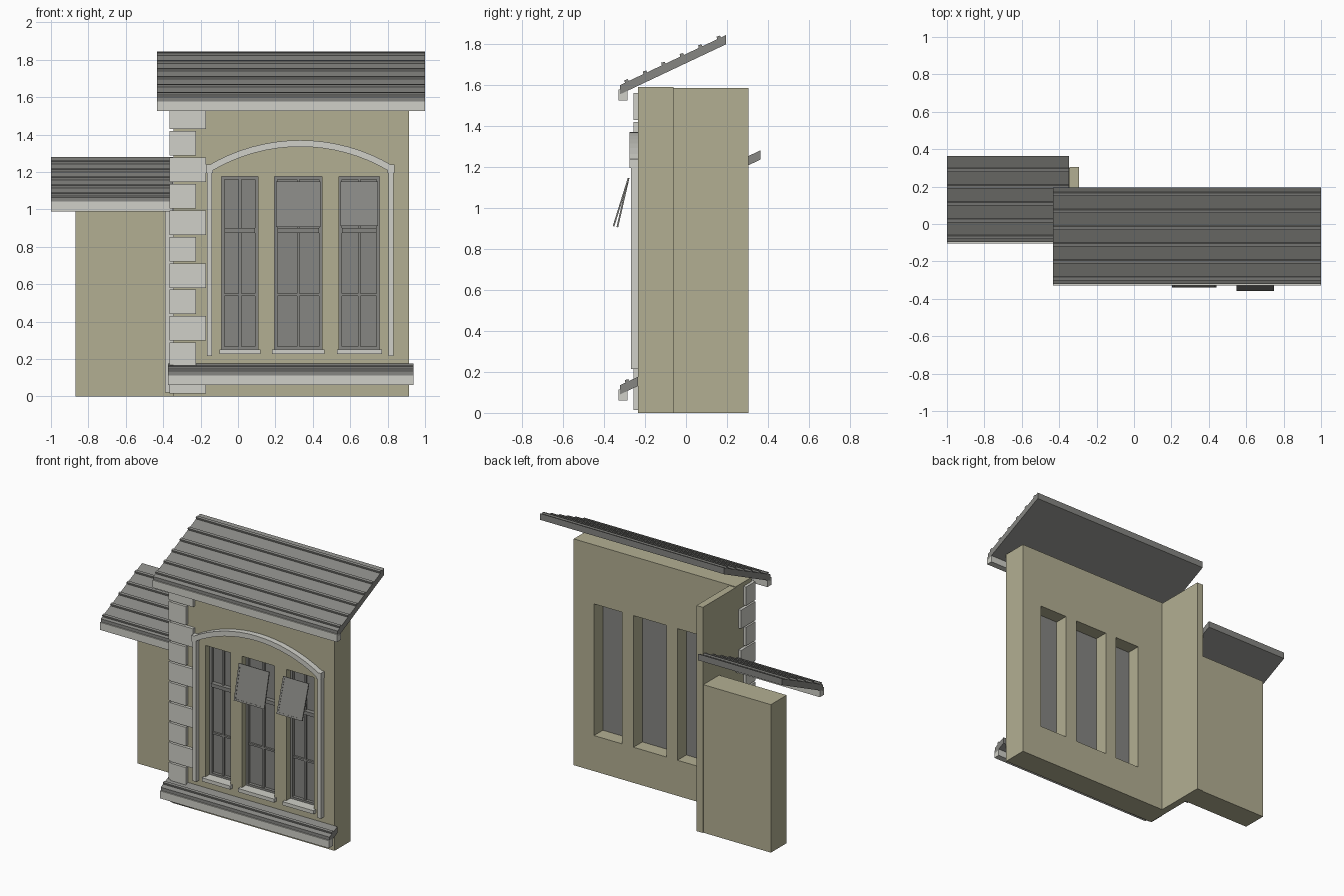
import bpy, bmesh, math
from mathutils import Matrix, Vector

cube = bpy.data.objects.get("Cube")
if cube:
    bpy.data.objects.remove(cube, do_unlink=True)


def material(name, rgb):
    m = bpy.data.materials.new(name)
    m.use_nodes = True
    m.diffuse_color = (*rgb, 1)
    m.node_tree.nodes["Principled BSDF"].inputs["Base Color"].default_value = (*rgb, 1)
    return m


PLASTER = material("beige plaster", (0.45, 0.43, 0.29))
STONE = material("pale stone", (0.63, 0.63, 0.58))
GREY = material("dark grey", (0.24, 0.24, 0.225))


def finish(name, bm, mat):
    bmesh.ops.recalc_face_normals(bm, faces=bm.faces)
    me = bpy.data.meshes.new(name)
    bm.to_mesh(me)
    bm.free()
    me.materials.append(mat)
    ob = bpy.data.objects.new(name, me)
    bpy.context.collection.objects.link(ob)
    return ob


def boxes(name, mat, *ranges):
    """One object from boxes given as x0, x1, y0, y1, z0, z1."""
    bm = bmesh.new()
    for x0, x1, y0, y1, z0, z1 in ranges:
        m = Matrix.Translation(((x0 + x1) / 2, (y0 + y1) / 2, (z0 + z1) / 2))
        m = m @ Matrix.Diagonal((x1 - x0, y1 - y0, z1 - z0, 1))
        bmesh.ops.create_cube(bm, size=1, matrix=m)
    return finish(name, bm, mat)


def prism(name, mat, points, push):
    """Extrude a closed outline of 3D points along a vector."""
    bm = bmesh.new()
    face = bm.faces.new([bm.verts.new(p) for p in points])
    out = bmesh.ops.extrude_face_region(bm, geom=[face])
    verts = [v for v in out["geom"] if isinstance(v, bmesh.types.BMVert)]
    bmesh.ops.translate(bm, verts=verts, vec=Vector(push))
    return finish(name, bm, mat)


def roof(name, x0, x1, y0, y1, z, ribs):
    """Sloping slab with raised ribs and a fascia; z is the top of its front edge."""
    slope, thick = 0.472, 0.045
    top = lambda y: z + (y - y0) * slope
    outline = [(x0, y0, z - thick), (x0, y0, z)]
    for r in ribs:
        outline += [(x0, r - .008, top(r - .008)), (x0, r - .011, top(r) + .009),
                    (x0, r + .006, top(r + .008) + .010), (x0, r + .010, top(r + .010))]
    outline += [(x0, y1, top(y1)), (x0, y1, top(y1) - thick)]
    prism(name, GREY, outline, (x1 - x0, 0, 0))
    boxes(name + "_fascia", STONE, (x0, x1, y0 - .008, y0 + .037, z - .075, z - .022))


# Walls, with the window openings cut through
FRONT, BACK = -0.235, -0.06
windows = [(-.087, .108), (.195, .45), (.54, .757)]
SILL, HEAD = 0.25, 1.175
wall = boxes("main_wall", PLASTER, (-.345, .915, FRONT, BACK, 0, 1.59))
cutter = boxes("window_cutter", PLASTER, *[(a, b, -.4, .1, SILL, HEAD) for a, b in windows])
cutter.hide_render = True
cut = wall.modifiers.new("openings", "BOOLEAN")
cut.operation, cut.solver, cut.object = "DIFFERENCE", "EXACT", cutter
bpy.context.view_layer.objects.active = wall
bpy.ops.object.modifier_apply(modifier=cut.name)
bpy.data.objects.remove(cutter, do_unlink=True)
boxes("side_wall", PLASTER, (-.345, -.295, BACK, .305, 0, 1.585))
boxes("low_wall", PLASTER, (-.87, -.345, .125, .3, 0, 1.04))
boxes("corner_post", STONE, (-.39, -.345, .09, .125, .02, 1.01))

# Roofs and the base ledge
roof("main_roof", -.433, 1.0, -.322, .195, 1.6, [-.29 + .09 * i for i in range(6)])
roof("low_roof", -1.0, -.347, -.095, .363, 1.065, [-.07 + .09 * i for i in range(5)])
roof("base_ledge", -.375, .937, -.322, FRONT, .135, [-.288])

# Corner quoins, long and short courses alternating on the two faces
for i in range(11):
    z = .015 + .1415 * i
    long, short = (.175, .12) if i % 2 == 0 else (.12, .175)
    boxes(f"quoin_{i + 1}", STONE,
          (-.345, -.345 + long, -.257, FRONT, z, z + .131),
          (-.365, -.345, -.25, FRONT + short - .03, z, z + .131))

# Windows: glass, frame, glazing bars and sill
for n, (a, b) in enumerate(windows, 1):
    mid, t = (a + b) / 2, .016
    y0, y1 = -.19, -.158
    boxes(f"window_{n}_glass", GREY, (a, b, -.168, -.158, SILL, HEAD))
    boxes(f"window_{n}_frame", GREY,
          (a, a + t, y0, y1, SILL, HEAD), (b - t, b, y0, y1, SILL, HEAD),
          (a + t, b - t, y0, y1, SILL, SILL + t), (a + t, b - t, y0, y1, HEAD - t, HEAD),
          (a + t, b - t, y0 - .01, y1, .875, .9), (a + t, b - t, y0 + .008, y1, .537, .55),
          (mid - .007, mid + .007, y0 + .008, y1, SILL + t, HEAD - t))
    boxes(f"window_{n}_sill", STONE, (a - .012, b + .012, -.26, -.19, SILL - .023, SILL + .002))

# Open top-hung sashes
for n, lean in ((2, .055), (3, .075)):
    a, b = windows[n - 1]
    w, h, t = (b - a) / 2 - .009, .247, .012
    sash = boxes(f"open_sash_{n}", GREY, (-w, w, -.002, .002, -h, 0),
                 (-w, -w + t, -.004, .004, -h, 0), (w - t, w, -.004, .004, -h, 0),
                 (-w, w, -.004, .004, -t, 0), (-w, w, -.004, .004, -h, -h + t))
    sash.location = ((a + b) / 2, -.28, 1.147)
    sash.rotation_euler.x = -math.atan(lean / .24)

# Arched hood on slim pilasters
CX, RADIUS, CZ = .333, .963, .407
reach = math.asin(.495 / RADIUS)
steps = [reach * (i / 8 - 1) for i in range(17)]
arc = lambda r, seq: [(CX + r * math.sin(t), -.275, CZ + r * math.cos(t)) for t in seq]
prism("arched_hood", STONE, arc(RADIUS, steps) + arc(RADIUS - .035, steps[::-1]),
      (0, FRONT + .275, 0))
for side, name in ((-1, "right"), (1, "left")):
    x = CX + side * .485
    boxes(f"{name}_pilaster", STONE, (x - .014, x + .014, -.268, FRONT, .215, 1.2),
          (x - .018, x + .018, -.275, FRONT, 1.195, 1.24))
